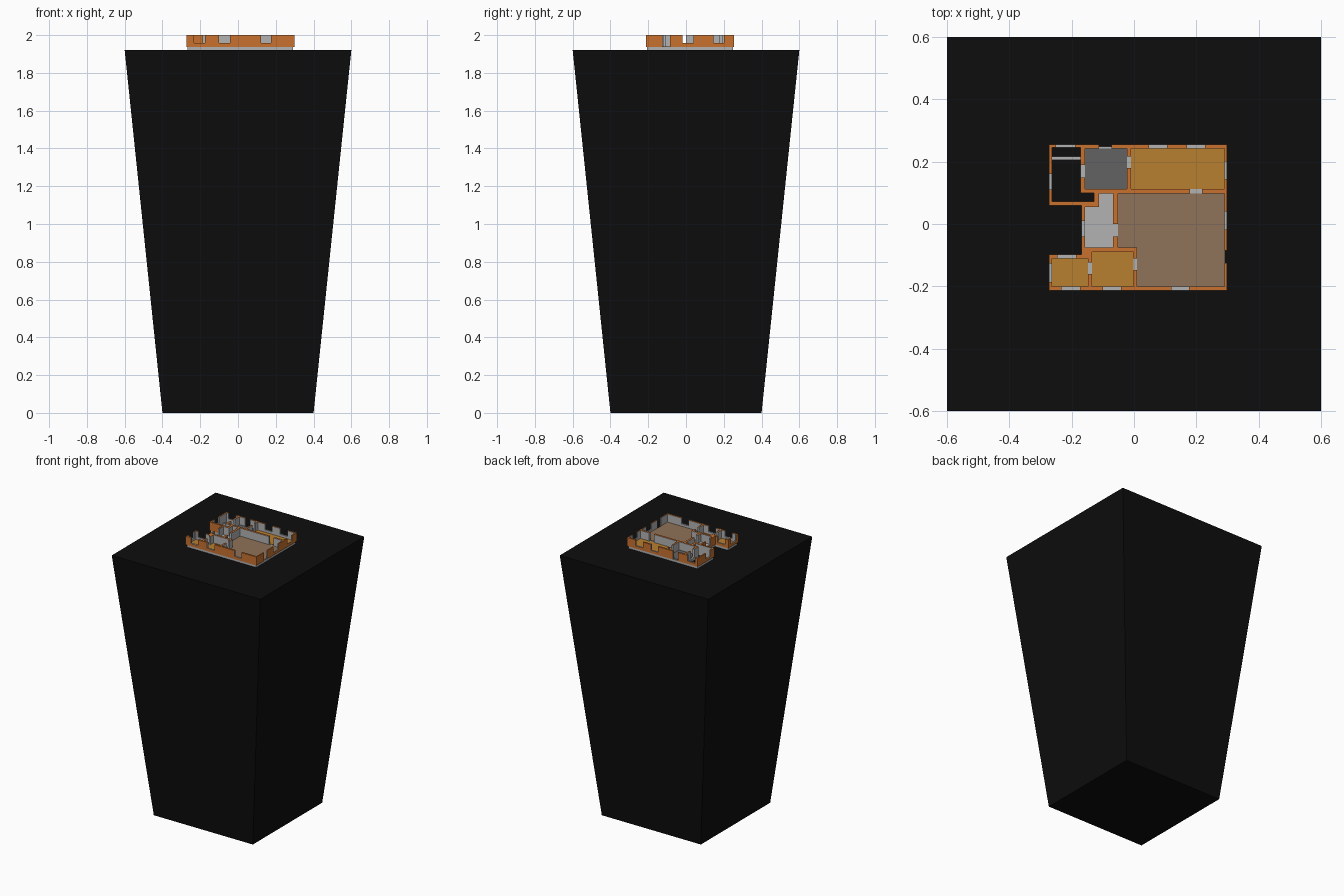
import bpy, bmesh

if "Cube" in bpy.data.objects:
    bpy.data.objects.remove(bpy.data.objects["Cube"])


def mat(name, r, g, b):
    m = bpy.data.materials.new(name)
    m.diffuse_color = (r, g, b, 1)
    m.use_nodes = True
    m.node_tree.nodes["Principled BSDF"].inputs["Base Color"].default_value = m.diffuse_color
    return m


BLACK = mat("black", 0.004, 0.004, 0.004)
ORANGE = mat("orange", 0.58, 0.165, 0.028)
GREY = mat("light grey", 0.45, 0.45, 0.45)
OCHRE = mat("ochre", 0.48, 0.215, 0.03)
BROWN = mat("brown", 0.275, 0.17, 0.10)
DARK = mat("dark grey", 0.122, 0.122, 0.122)


def inside(rects, x, y):
    return any(a < x < b and c < y < d for a, b, c, d in rects)


def finish(name, bm, mats):
    me = bpy.data.meshes.new(name)
    bm.to_mesh(me)
    bm.free()
    for m in mats:
        me.materials.append(m)
    ob = bpy.data.objects.new(name, me)
    bpy.context.collection.objects.link(ob)
    return ob


def plan_solid(name, rects, levels, solid, mats, paint=lambda axis, p: 0):
    """Skin of every plan cell for which solid(x, y, z) holds."""
    cuts = [sorted({v for r in rects for v in r[:2]}),
            sorted({v for r in rects for v in r[2:]}), levels]
    bm = bmesh.new()
    n = [len(c) - 1 for c in cuts]

    def mid(i):
        p = []
        for k in range(3):
            c = cuts[k]
            if i[k] < 0:
                p.append(c[0] - 0.01)
            elif i[k] >= n[k]:
                p.append(c[-1] + 0.01)
            else:
                p.append((c[i[k]] + c[i[k] + 1]) / 2)
        return p

    def full(i):
        return all(0 <= i[k] < n[k] for k in range(3)) and solid(*mid(i))

    for i in [(x, y, z) for x in range(n[0]) for y in range(n[1]) for z in range(n[2])]:
        if not full(i):
            continue
        for a in range(3):
            b, c = (a + 1) % 3, (a + 2) % 3
            for s in (0, 1):
                j = list(i)
                j[a] += 2 * s - 1
                if full(j):
                    continue
                vs = []
                for u, v in ((0, 0), (1, 0), (1, 1), (0, 1)):
                    p = [0, 0, 0]
                    p[a] = cuts[a][i[a] + s]
                    p[b] = cuts[b][i[b] + u]
                    p[c] = cuts[c][i[c] + v]
                    vs.append(bm.verts.new(p))
                f = bm.faces.new(vs if s else vs[::-1])
                f.material_index = paint(a, mid(j))
    bmesh.ops.remove_doubles(bm, verts=bm.verts, dist=1e-5)
    return finish(name, bm, mats)


# Tapered pedestal
BASE, WALL, SILL, TOP = 1.92, 1.938, 1.958, 2.0
bm = bmesh.new()
bmesh.ops.create_cube(bm, size=1)
for v in bm.verts:
    up = v.co.z > 0
    k = 1.2 if up else 0.8
    v.co = (v.co.x * k, v.co.y * k, BASE if up else 0)
finish("pedestal", bm, [BLACK])

# House plan: (x0, x1, y0, y1)
outer = [(-0.168, 0.298, -0.213, 0.255),
         (-0.273, -0.12, 0.06, 0.255),
         (-0.273, -0.13, -0.213, -0.098)]
terrace = [(-0.263, -0.172, 0.072, 0.205), (-0.263, -0.172, 0.217, 0.245),
           (-0.172, -0.128, 0.072, 0.1)]
rooms = {
    "hall_floor": (DARK, [(-0.157, -0.022, 0.113, 0.243)]),
    "back_room_floor": (OCHRE, [(-0.01, 0.29, 0.113, 0.243)]),
    "living_room_floor": (BROWN, [(-0.052, 0.29, -0.075, 0.098), (0.01, 0.29, -0.2, -0.075)]),
    "bathroom_floor": (GREY, [(-0.157, -0.067, -0.075, 0.055), (-0.112, -0.067, 0.055, 0.098)]),
    "middle_room_floor": (OCHRE, [(-0.135, -0.002, -0.2, -0.09)]),
    "corner_room_floor": (OCHRE, [(-0.263, -0.148, -0.2, -0.11)]),
}
doors = [(-0.112, -0.073, 0.243, 0.255), (0.29, 0.298, -0.125, -0.085),
         (-0.172, -0.157, 0.15, 0.19), (-0.022, -0.01, 0.18, 0.216),
         (0.18, 0.218, 0.098, 0.113), (-0.067, -0.052, -0.04, 0.0),
         (-0.148, -0.135, -0.16, -0.123), (-0.002, 0.01, -0.147, -0.11),
         (-0.263, -0.172, 0.205, 0.217)]
windows = [(a, b, -0.213, -0.2) for a, b in ((-0.232, -0.174), (-0.1, -0.042), (0.121, 0.176))]
windows += [(a, b, 0.243, 0.255) for a, b in ((-0.25, -0.19), (0.048, 0.106), (0.17, 0.228))]
windows += [(0.29, 0.298, a, b) for a, b in ((-0.018, 0.04), (0.145, 0.2))]
windows += [(-0.273, -0.263, a, b) for a, b in ((0.11, 0.16), (-0.187, -0.127))]
windows += [(-0.168, -0.157, -0.04, 0.01), (-0.245, -0.187, -0.11, -0.098)]

holes = terrace + [r for _, rs in rooms.values() for r in rs]


# Walls: orange outside and on top, grey indoors and in the openings
def wall_solid(x, y, z):
    return (inside(outer, x, y) and not inside(holes + doors, x, y)
            and not (z > SILL and inside(windows, x, y)))


def wall_paint(axis, p):
    return 0 if p[2] > TOP or not inside(outer, p[0], p[1]) else 1


plan_solid("walls", outer + holes + doors + windows, [WALL, SILL, TOP],
           wall_solid, [ORANGE, GREY], wall_paint)

# Plinth, set back a little under the walls and open at the terrace
e = 0.006
inset = [(a + e, b - e, c + e, d - e) for a, b, c, d in outer]
plan_solid("plinth", inset + terrace, [BASE, WALL],
           lambda x, y, z: inside(inset, x, y) and not inside(terrace, x, y), [GREY])

# Floor plates
for name, (m, rs) in rooms.items():
    plan_solid(name, rs, [WALL, WALL + 0.003],
               lambda x, y, z, rs=rs: inside(rs, x, y), [m])
